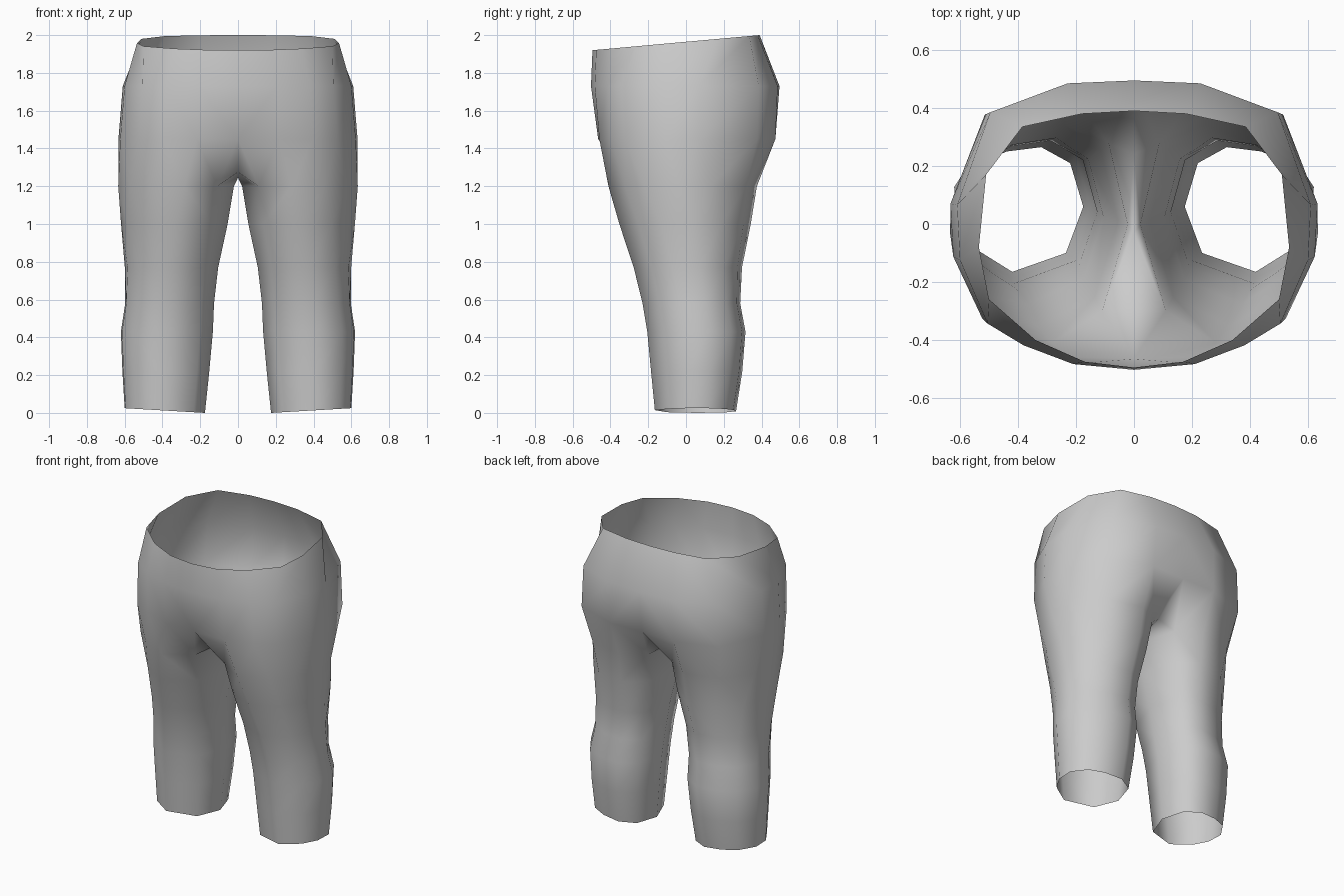
import bpy, bmesh

if "Cube" in bpy.data.objects:
    bpy.data.objects.remove(bpy.data.objects["Cube"])

# Outlines of the right half, running front -> outside -> back
HEM = [(.42, -.165), (.54, -.09), (.595, .0), (.60, .11), (.535, .205), (.44, .25), (.32, .265),
       (.22, .21), (.175, .06), (.235, -.10)]          # last three are the inseam
HIP = [(0, -.50), (.22, -.48), (.40, -.415), (.53, -.34), (.63, -.12), (.64, .07),
       (.52, .39), (.24, .49), (0, .50)]
WAIST = [(0, -.495), (.17, -.475), (.34, -.40), (.50, -.26), (.535, -.08), (.51, .17),
         (.385, .335), (.18, .38), (0, .39)]

# z, inner x, outer x, front y, back y, blend towards the hip outline
LEG = [(.02, .175, .60, -.165, .265, 0),
       (.22, .152, .612, -.185, .298, 0),
       (.43, .133, .62, -.205, .315, 0),
       (.58, .127, .597, -.23, .287, 0),
       (.77, .105, .60, -.278, .297, .1),
       (1.0, .055, .622, -.357, .345, .3),
       (1.2, .022, .64, -.42, .38, .6)]

bm = bmesh.new()


def hip_point(i, outer, front, back):
    x, y = HIP[i]
    return x * outer / .64, front + (y + .5) * (back - front)


def leg_ring(z, inner, outer, front, back, blend):
    ring = []
    for i, (x, y) in enumerate(HEM):
        u, v = (x - .175) / .425, (y + .165) / .43
        px, py = inner + u * (outer - inner), front + v * (back - front)
        if i < 7:
            hx, hy = hip_point(i + 1, outer, front, back)
            px, py = px + (hx - px) * blend, py + (hy - py) * blend
        pz = .025 * u if z < .1 else z
        ring.append(bm.verts.new((px, py, pz)))
    return ring


def bridge(a, b, closed):
    n = len(a)
    for i in range(n if closed else n - 1):
        j = (i + 1) % n
        bm.faces.new((a[i], a[j], b[j], b[i]))


# Leg tube
legs = [leg_ring(*row) for row in LEG]
for lower, upper in zip(legs, legs[1:]):
    bridge(lower, upper, True)

# Seat and waist
torso = []
for z, outer, front, back in [(1.45, .633, -.478, .483), (1.73, .61, -.503, .495)]:
    ring = [hip_point(i, outer, front, back) for i in range(9)]
    torso.append([bm.verts.new((x, y, z)) for x, y in ring])
torso.append([bm.verts.new((x, y, 1.92 + (y + .495) * .0904)) for x, y in WAIST])
for lower, upper in zip(torso, torso[1:]):
    bridge(lower, upper, False)

# Join the outside of the leg to the seat
top, seat = legs[-1], torso[0]
bridge(top[:7], seat[1:8], False)

# Crotch gusset along the centre seam
seat[0].co.y, seat[8].co.y = -.465, .47
s1, s2, s3 = [bm.verts.new((0, y, z)) for y, z in [(-.30, 1.275), (-.03, 1.245), (.24, 1.265)]]
c, b, a = top[7:]
for f in [(a, top[0], seat[1]), (a, seat[1], seat[0], s1), (a, s1, s2, b), (b, s2, s3, c),
          (c, s3, seat[8], seat[7]), (c, seat[7], top[6])]:
    bm.faces.new(f)

# Mirror the half across the centre seam
geom = bm.verts[:] + bm.edges[:] + bm.faces[:]
bmesh.ops.mirror(bm, geom=geom, axis='X', merge_dist=.0005)
bmesh.ops.remove_doubles(bm, verts=bm.verts[:], dist=.0005)
bmesh.ops.recalc_face_normals(bm, faces=bm.faces[:])
# Open shell: make sure the outside faces out
probe = max(bm.faces, key=lambda f: f.calc_center_median().x)
if probe.normal.x < 0:
    bmesh.ops.reverse_faces(bm, faces=bm.faces[:])
for f in bm.faces:
    f.smooth = True

mesh = bpy.data.meshes.new("trousers")
bm.to_mesh(mesh)
bm.free()
bpy.context.collection.objects.link(bpy.data.objects.new("trousers", mesh))
